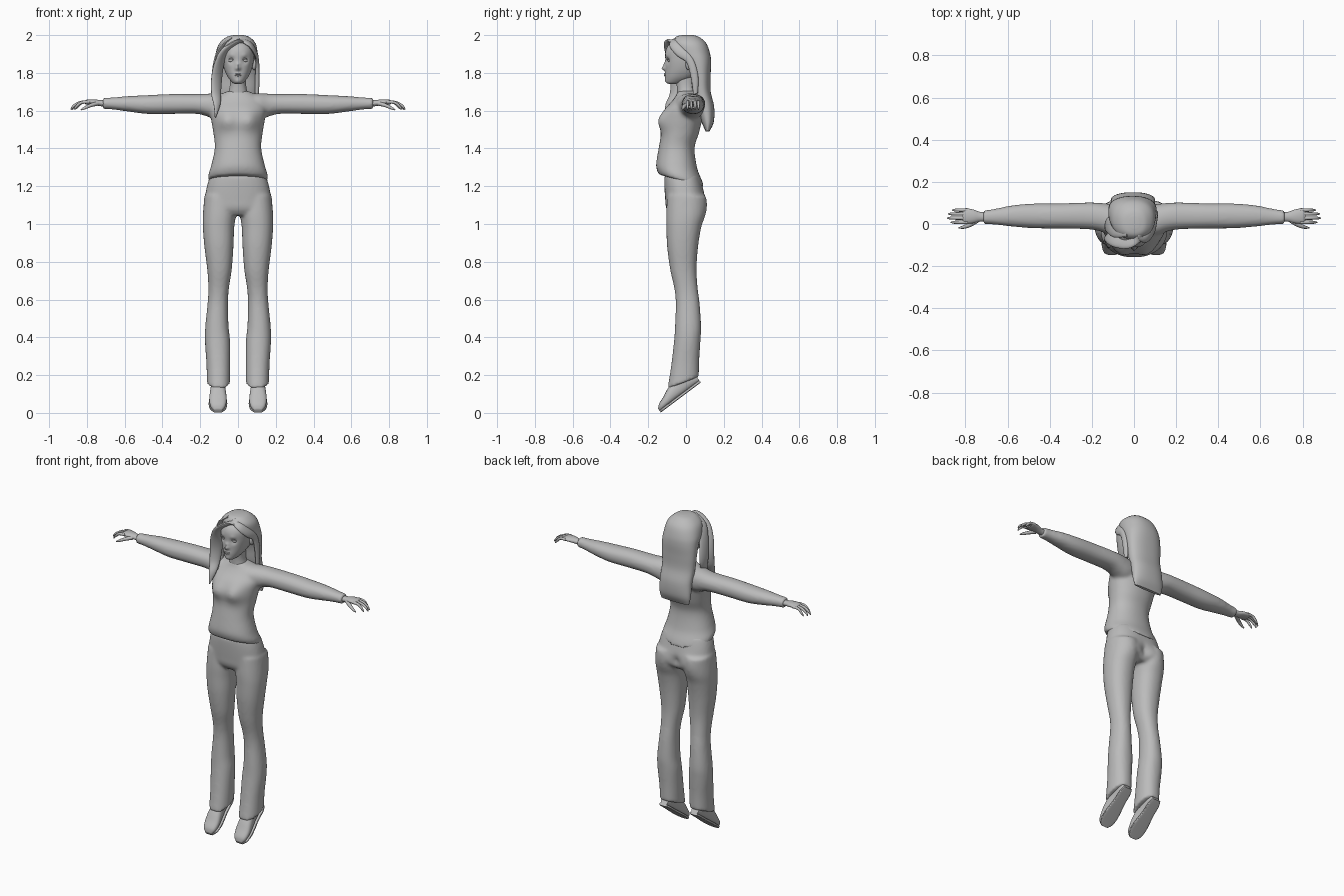
import bpy, bmesh, math
from mathutils import Vector, Matrix

grey = bpy.data.materials.new("plain_grey")
grey.diffuse_color = (0.5, 0.5, 0.5, 1)


def smooth_rows(rows, steps):
    """Catmull-Rom interpolation through rows of numbers."""
    out = []
    for i in range(len(rows) - 1):
        p0, p1, p2, p3 = (rows[min(max(i + k, 0), len(rows) - 1)] for k in (-1, 0, 1, 2))
        for s in range(steps):
            t = s / steps
            out.append([0.5 * (2 * b + (c - a) * t + (2 * a - 5 * b + 4 * c - d) * t * t
                               + (3 * b - a - 3 * c + d) * t ** 3)
                        for a, b, c, d in zip(p0, p1, p2, p3)])
    return out + [list(rows[-1])]


def skin(bm, rings):
    """Closed skin over a list of point rings."""
    vs = [[bm.verts.new(p) for p in r] for r in rings]
    n = len(vs[0])
    for a, b in zip(vs, vs[1:]):
        for i in range(n):
            bm.faces.new((a[i], a[(i + 1) % n], b[(i + 1) % n], b[i]))
    bm.faces.new(vs[0][::-1])
    bm.faces.new(vs[-1])


def oval(n, p):
    for i in range(n):
        c, s = math.cos(2 * math.pi * i / n), math.sin(2 * math.pi * i / n)
        yield (math.copysign(abs(c) ** (2 / p), c), math.copysign(abs(s) ** (2 / p), s))


def upright(t, a, b, tilt=0):
    return Vector((a, b, t + tilt * b))


def loft(bm, rows, frame=upright, n=32, steps=5, p=2.2):
    """Rows are (t, a_min, a_max, b_min, b_max, tilt...)."""
    skin(bm, [[frame(t, (a0 + a1) / 2 + (a1 - a0) / 2 * u, (b0 + b1) / 2 + (b1 - b0) / 2 * v, *k)
               for u, v in oval(n, p)] for t, a0, a1, b0, b1, *k in smooth_rows(rows, steps)])


def tube(bm, pts, side, n=10, steps=4):
    """Points are (x, y, z, half width along side, half thickness)."""
    pts = smooth_rows(pts, steps)
    pos = [Vector(q[:3]) for q in pts]
    rings = []
    for i, q in enumerate(pts):
        d = (pos[min(i + 1, len(pos) - 1)] - pos[max(i - 1, 0)]).normalized()
        u = Vector(side)
        u = (u - d * u.dot(d)).normalized()
        w = d.cross(u)
        rings.append([pos[i] + u * q[3] * c + w * q[4] * s for c, s in oval(n, 2)])
    skin(bm, rings)


def blob(bm, c, r):
    m = Matrix.Translation(c) @ Matrix.Diagonal((*r, 1))
    bmesh.ops.create_uvsphere(bm, u_segments=16, v_segments=10, radius=1, matrix=m)


def sculpt(bm, bumps):
    """Push vertices near a centre by a soft falloff."""
    for v in bm.verts:
        co = v.co.copy()
        for c, r, push in bumps:
            v.co += Vector(push) * math.exp(-(co - Vector(c)).length_squared / r ** 2)


def finish(name, bm, voxel=0, relax=6):
    bmesh.ops.recalc_face_normals(bm, faces=bm.faces)
    me = bpy.data.meshes.new(name)
    bm.to_mesh(me)
    bm.free()
    me.materials.append(grey)
    ob = bpy.data.objects.new(name, me)
    bpy.context.collection.objects.link(ob)
    bpy.ops.object.select_all(action='DESELECT')
    ob.select_set(True)
    bpy.context.view_layer.objects.active = ob
    bpy.ops.object.shade_smooth_by_angle(angle=math.radians(50))
    if voxel:
        m = ob.modifiers.new("fuse", 'REMESH')
        m.mode, m.voxel_size, m.use_smooth_shade = 'VOXEL', voxel, True
        m = ob.modifiers.new("relax", 'SMOOTH')
        m.iterations, m.factor = relax, 0.5
    return ob


SIDES = (("left", 1), ("right", -1))

# Shirt: torso and sleeves fused into one garment
bm = bmesh.new()
loft(bm, [(1.222, -.157, .157, -.145, .095, -.28), (1.25, -.157, .157, -.155, .085, -.25),
          (1.30, -.143, .143, -.158, .06, -.12), (1.40, -.123, .123, -.145, .045, 0),
          (1.48, -.13, .13, -.13, .068, 0), (1.55, -.142, .142, -.122, .085, 0),
          (1.61, -.15, .15, -.105, .095, 0), (1.655, -.13, .13, -.07, .09, 0),
          (1.685, -.095, .095, -.05, .075, 0), (1.705, -.05, .05, -.045, .055, 0)], n=48)
bust = [((s * .062, -.12, 1.55), .055, (0, -.032, 0)) for s in (1, -1)]
sculpt(bm, bust)
for _, s in SIDES:
    loft(bm, [(.05, -.06, .085, 1.55, 1.69), (.11, -.055, .095, 1.55, 1.692),
              (.16, -.035, .1, 1.568, 1.69), (.22, -.025, .102, 1.583, 1.688),
              (.35, -.022, .098, 1.583, 1.688), (.48, -.02, .097, 1.583, 1.682),
              (.58, -.012, .088, 1.595, 1.677), (.66, -.003, .072, 1.606, 1.67),
              (.715, 0, .064, 1.609, 1.668)],
         frame=lambda t, a, b: Vector((s * t, a, b)), n=28)
finish("shirt", bm, .009)

# Trousers: hips and two flared legs fused together
bm = bmesh.new()
loft(bm, [(1.26, -.145, .145, -.115, .07), (1.21, -.162, .162, -.115, .085),
          (1.13, -.177, .177, -.11, .1), (1.08, -.18, .18, -.104, .098),
          (1.045, -.16, .16, -.08, .07)], n=48, p=2.4)
for _, s in SIDES:
    rows = [(1.15, .01, .178, -.1, .1, 0), (1.05, .012, .186, -.105, .098, 0),
            (.98, .02, .186, -.104, .08, 0), (.88, .024, .178, -.1, .064, 0),
            (.76, .033, .163, -.084, .056, 0), (.66, .048, .157, -.062, .062, 0),
            (.58, .053, .161, -.054, .072, 0), (.46, .05, .173, -.058, .08, 0),
            (.38, .042, .175, -.064, .077, .1), (.26, .041, .167, -.08, .07, .25),
            (.165, .041, .165, -.098, .068, .38)]
    loft(bm, [(r[0], *sorted((s * r[1], s * r[2])), *r[3:]) for r in rows], n=32)
seat = [((s * .085, .1, 1.1), .06, (0, .012, 0)) for s in (1, -1)]
sculpt(bm, seat + [((0, .1, 1.1), .03, (0, -.02, 0))])
finish("trousers", bm, .009)

# Shoes pointing down on a slanted flat sole
SOLE = [(0, .022), (.02, .04), (.06, .049), (.11, .046), (.17, .038), (.23, .036), (.265, .026)]
TOPS = (.018, .036, .052, .075, .09, .085, .06)
for side, s in SIDES:
    frame = lambda t, a, b: Vector((s * .106 + a, -.137 + .8 * t - .6 * b, .007 + .6 * t + .8 * b))
    bm = bmesh.new()
    loft(bm, [(t, -w * .94, w * .94, 0, h) for (t, w), h in zip(SOLE, TOPS)], frame, n=24, p=2.5)
    finish(side + "_shoe", bm)
    bm = bmesh.new()
    loft(bm, [(t, -w, w, -.006, .008) for t, w in SOLE], frame, n=24, p=6)
    finish(side + "_sole", bm)

# Hands: palm, four curled fingers and a thumb
for side, s in SIDES:
    bm = bmesh.new()
    tube(bm, [(s * .69, .033, 1.637, .023, .018), (s * .73, .034, 1.64, .023, .016),
              (s * .765, .036, 1.645, .033, .015), (s * .80, .038, 1.645, .036, .013),
              (s * .812, .038, 1.642, .03, .008)], (0, 1, 0), n=16)
    for y, tip in ((.008, .868), (.028, .885), (.048, .88), (.066, .862)):
        tube(bm, [(s * .79, y, 1.646, .009, .009), (s * (.79 + tip) / 2, y, 1.643, .008, .008),
                  (s * (tip - .015), y, 1.625, .007, .007), (s * tip, y, 1.606, .003, .003)], (0, 1, 0))
    tube(bm, [(s * .745, .018, 1.638, .013, .012), (s * .78, -.004, 1.628, .011, .01),
              (s * .81, -.015, 1.615, .008, .008), (s * .832, -.018, 1.604, .003, .003)], (0, 1, 0))
    finish(side + "_hand", bm)

# Neck
bm = bmesh.new()
loft(bm, [(1.66, -.07, .07, -.045, .065), (1.70, -.05, .05, -.047, .05),
          (1.74, -.043, .043, -.05, .045), (1.80, -.045, .045, -.06, .05)])
finish("neck", bm)

# Head with sockets, nose, brow, lips and chin pushed into shape
bm = bmesh.new()
loft(bm, [(1.742, -.018, .018, -.092, -.055), (1.752, -.033, .033, -.104, -.01),
          (1.78, -.055, .055, -.108, .05), (1.82, -.073, .073, -.108, .09),
          (1.87, -.084, .084, -.11, .11), (1.92, -.086, .086, -.107, .112),
          (1.955, -.07, .07, -.085, .1), (1.985, -.035, .035, -.035, .06)], n=72, steps=9)
face = [((0, -.11, 1.824), .012, (0, -.022, 0)), ((0, -.11, 1.845), .011, (0, -.009, 0)),
        ((0, -.108, 1.79), .014, (0, -.006, 0)), ((0, -.105, 1.758), .016, (0, -.005, 0))]
for s in (1, -1):
    face += [((s * .036, -.1, 1.866), .018, (0, .011, 0)), ((s * .034, -.1, 1.892), .014, (0, -.004, 0))]
sculpt(bm, face)
finish("head", bm)

# Lips, eyes and ears
bm = bmesh.new()
blob(bm, (0, -.111, 1.793), (.019, .006, .0035))
blob(bm, (0, -.111, 1.786), (.016, .006, .004))
finish("lips", bm)
for side, s in SIDES:
    bm = bmesh.new()
    blob(bm, (s * .036, -.085, 1.866), (.016, .012, .009))
    tube(bm, [(s * .018, -.098, 1.866, .002, .002), (s * .034, -.099, 1.876, .003, .003),
              (s * .053, -.087, 1.869, .002, .002)], (0, 0, 1), n=8)
    finish(side + "_eye", bm)
    bm = bmesh.new()
    blob(bm, (s * .085, .015, 1.845), (.012, .018, .03))
    finish(side + "_ear", bm)

# Long back hair, from crown to shoulder blades
bm = bmesh.new()
loft(bm, [(2.0, -.02, .025, -.02, .035), (1.99, -.06, .06, -.055, .07),
          (1.955, -.1, .094, -.072, .108), (1.90, -.119, .104, -.045, .128),
          (1.85, -.121, .107, -.005, .133), (1.78, -.12, .105, .022, .13),
          (1.70, -.115, .1, .034, .131), (1.62, -.11, .1, .058, .149),
          (1.54, -.11, .1, .082, .147), (1.49, -.1, .09, .105, .124)], n=40, p=2.3)
finish("back_hair", bm)

# Swept front locks: wide long one on the right, short tucked one on the left
bm = bmesh.new()
tube(bm, [(.035, -.05, 1.975, .02, .01), (-.015, -.085, 1.958, .03, .012),
          (-.07, -.085, 1.915, .032, .014), (-.1, -.068, 1.85, .036, .015),
          (-.113, -.055, 1.77, .036, .016), (-.116, -.065, 1.69, .03, .014),
          (-.112, -.095, 1.63, .02, .01), (-.12, -.112, 1.565, .003, .003)], (.75, .65, .25), n=16)
tube(bm, [(-.03, -.04, 1.985, .02, .008), (-.085, -.03, 1.94, .035, .012),
          (-.116, -.01, 1.86, .035, .012), (-.125, .0, 1.76, .034, .014),
          (-.118, -.01, 1.69, .025, .012), (-.1, -.06, 1.64, .006, .006)], (.2, 1, 0), n=16)
finish("right_front_lock", bm)
bm = bmesh.new()
tube(bm, [(.02, -.065, 1.972, .015, .008), (.06, -.065, 1.952, .025, .01),
          (.09, -.03, 1.91, .026, .01), (.101, .02, 1.865, .02, .01),
          (.103, .045, 1.78, .02, .012), (.1, .05, 1.69, .012, .01)], (.1, 1, .5), n=16)
finish("left_front_lock", bm)
